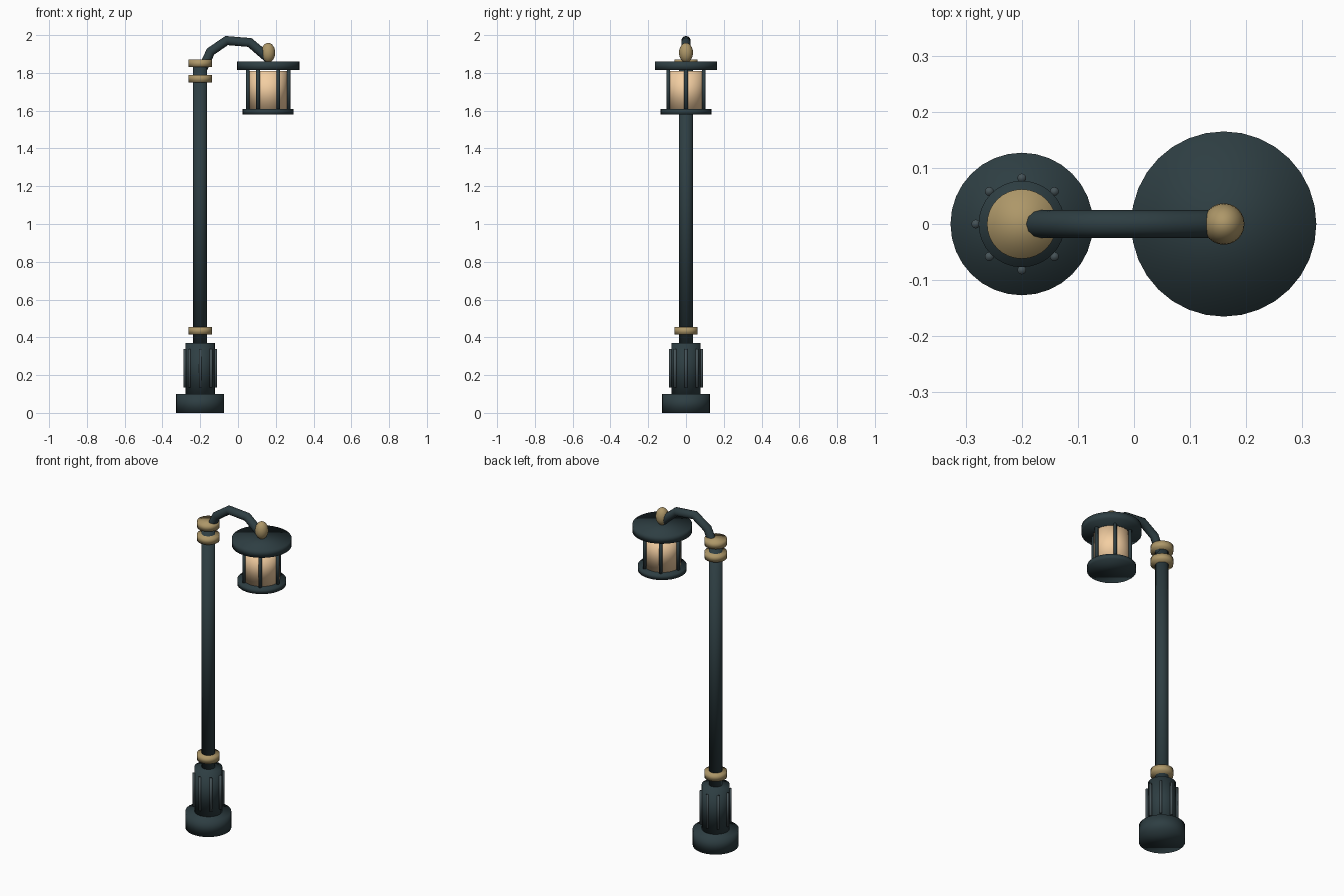
import bpy
from math import cos, sin, tau

if "Cube" in bpy.data.objects:
    bpy.data.objects.remove(bpy.data.objects["Cube"])

POST_X, LAMP_X = -0.20, 0.16


def material(name, rgb):
    m = bpy.data.materials.new(name)
    m.diffuse_color = (*rgb, 1)
    m.use_nodes = True
    m.node_tree.nodes["Principled BSDF"].inputs["Base Color"].default_value = m.diffuse_color
    return m


IRON = material("dark_iron", (0.027, 0.048, 0.055))
RIB = material("worn_iron", (0.06, 0.085, 0.095))
BRASS = material("brass", (0.42, 0.31, 0.14))
GLASS = material("warm_glass", (0.90, 0.62, 0.36))


def finish(obj, name, mat):
    obj.name = name
    obj.data.materials.append(mat)
    for p in obj.data.polygons:
        p.use_smooth = True
    return obj


def cylinder(name, x, y, r, z0, z1, mat, sides=32):
    bpy.ops.mesh.primitive_cylinder_add(
        vertices=sides, radius=r, depth=z1 - z0, location=(x, y, (z0 + z1) / 2))
    return finish(bpy.context.object, name, mat)


def ring_of_rods(name, count, x, ring_r, r, z0, z1, mat, sides=10):
    for i in range(count):
        a = tau * i / count
        cylinder(f"{name}_{i + 1}", x + ring_r * cos(a), ring_r * sin(a),
                 r, z0, z1, mat, sides)


# Base, ribbed pedestal and pole
cylinder("base", POST_X, 0, 0.127, 0.0, 0.10, IRON)
cylinder("pedestal", POST_X, 0, 0.077, 0.10, 0.37, IRON)
ring_of_rods("pedestal_rib", 8, POST_X, 0.082, 0.008, 0.135, 0.338, RIB)
cylinder("pole", POST_X, 0, 0.037, 0.37, 1.84, IRON)

# Brass collars
for i, (z0, z1) in enumerate([(0.415, 0.455), (1.75, 1.79), (1.83, 1.87)]):
    cylinder(f"collar_{i + 1}", POST_X, 0, 0.062, z0, z1, BRASS)

# Bent arm
path = [(-0.197, 1.80), (-0.145, 1.913), (-0.06, 1.971), (0.062, 1.961), (0.16, 1.878)]
curve = bpy.data.curves.new("arm", 'CURVE')
curve.dimensions = '3D'
curve.bevel_depth = 0.025
curve.bevel_resolution = 4
curve.use_fill_caps = True
spline = curve.splines.new('POLY')
spline.points.add(len(path) - 1)
for pt, (x, z) in zip(spline.points, path):
    pt.co = (x, 0, z, 1)
arm = bpy.data.objects.new("arm", curve)
bpy.context.collection.objects.link(arm)
bpy.context.view_layer.objects.active = arm
bpy.ops.object.select_all(action='DESELECT')
arm.select_set(True)
bpy.ops.object.convert(target='MESH')
finish(bpy.context.object, "arm", IRON)

# Finial joining arm and lantern
bpy.ops.mesh.primitive_uv_sphere_add(segments=24, ring_count=12, radius=1,
                                     location=(LAMP_X, 0, 1.907))
bpy.context.object.scale = (0.037, 0.037, 0.052)
finish(bpy.context.object, "finial", BRASS)

# Lantern
cylinder("lantern_roof", LAMP_X, 0, 0.165, 1.815, 1.86, IRON)
cylinder("lantern_glass", LAMP_X, 0, 0.10, 1.605, 1.81, GLASS)
ring_of_rods("lantern_bar", 6, LAMP_X, 0.108, 0.010, 1.60, 1.82, IRON)
cylinder("lantern_floor", LAMP_X, 0, 0.135, 1.58, 1.61, IRON)
